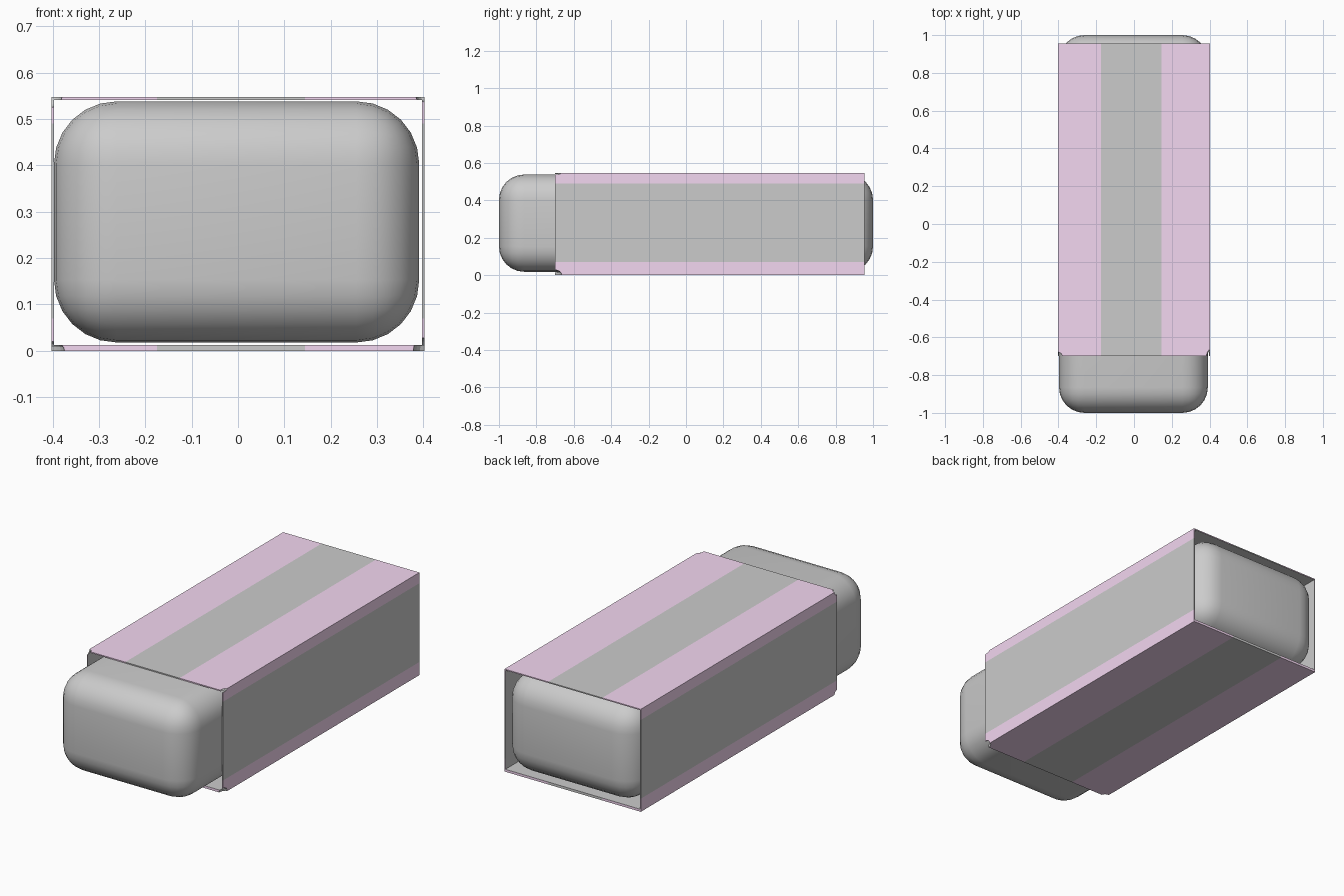
import bpy, bmesh

if "Cube" in bpy.data.objects:
    bpy.data.objects.remove(bpy.data.objects["Cube"])

# Eraser block: box with generously rounded edges
bpy.ops.mesh.primitive_cube_add(size=1, location=(-0.003, 0, 0.278))
eraser = bpy.context.object
eraser.name = "eraser_block"
eraser.scale = (0.788, 2.0, 0.52)
bpy.ops.object.transform_apply(location=False, rotation=False, scale=True)
bevel = eraser.modifiers.new("round_edges", 'BEVEL')
bevel.width = 0.135
bevel.segments = 6
bpy.ops.object.modifier_apply(modifier=bevel.name)
bpy.ops.object.shade_smooth_by_angle(angle=0.7)

# Card sleeve: striped rectangular tube, open at both ends
X, H, Y0, Y1 = 0.402, 0.547, -0.70, 0.955
TX, TOP, BOTTOM = 0.005, 0.006, 0.013
S0, S1, Z0, Z1 = -0.175, 0.145, 0.07, 0.49
outer = [(-X, 0), (S0, 0), (S1, 0), (X, 0), (X, Z0), (X, Z1),
         (X, H), (S1, H), (S0, H), (-X, H), (-X, Z1), (-X, Z0)]
inner = [(max(-X + TX, min(X - TX, x)), max(BOTTOM, min(H - TOP, z))) for x, z in outer]
plain = {1, 4, 7, 10}          # segments left grey, the rest are pink

bm = bmesh.new()
rings = [[bm.verts.new((x, y, z)) for x, z in loop]
         for y in (Y0, Y1) for loop in (outer, inner)]
of, inf, ob, inb = rings
n = len(outer)
for i in range(n):
    j = (i + 1) % n
    pink = 0 if i in plain else 1
    for quad, mat in (((of[i], of[j], ob[j], ob[i]), pink),
                      ((inf[j], inf[i], inb[i], inb[j]), 0),
                      ((of[j], of[i], inf[i], inf[j]), pink),
                      ((ob[i], ob[j], inb[j], inb[i]), pink)):
        bm.faces.new(quad).material_index = mat
bmesh.ops.recalc_face_normals(bm, faces=bm.faces)
mesh = bpy.data.meshes.new("sleeve")
bm.to_mesh(mesh)
bm.free()
sleeve = bpy.data.objects.new("sleeve", mesh)
bpy.context.collection.objects.link(sleeve)
for name, col in (("card_grey", (0.8, 0.8, 0.8, 1)), ("card_pink", (0.9, 0.68, 0.88, 1))):
    m = bpy.data.materials.new(name)
    m.diffuse_color = col
    m.use_nodes = True
    m.node_tree.nodes["Principled BSDF"].inputs["Base Color"].default_value = m.diffuse_color
    mesh.materials.append(m)

# Small rounded nicks at the four front corners of the sleeve
for sx, z, size in ((-1, H, (0.022, 0.022, 0.022)), (1, H, (0.018, 0.034, 0.010)),
                    (-1, 0, (0.028, 0.022, 0.020)), (1, 0, (0.024, 0.036, 0.028))):
    bpy.ops.mesh.primitive_uv_sphere_add(segments=16, ring_count=8, radius=1,
                                         location=(sx * X, Y0, z))
    cutter = bpy.context.object
    cutter.name = "nick_cutter"
    cutter.scale = size
    cutter.hide_render = True
    bpy.context.view_layer.objects.active = sleeve
    cut = sleeve.modifiers.new("nick", 'BOOLEAN')
    cut.operation = 'DIFFERENCE'
    cut.solver = 'EXACT'
    cut.object = cutter
    bpy.ops.object.modifier_apply(modifier=cut.name)
    bpy.data.objects.remove(cutter, do_unlink=True)
